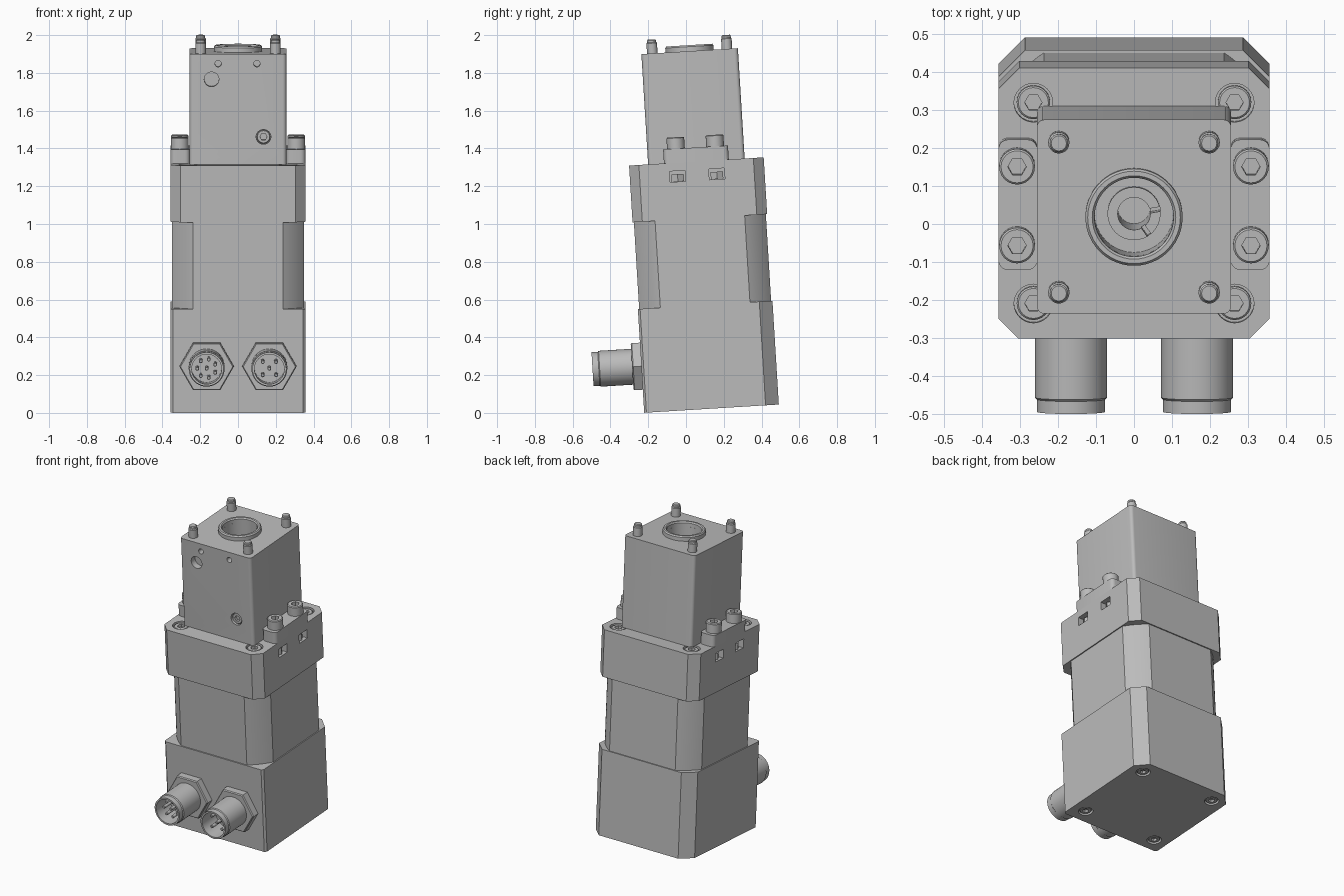
import bpy, bmesh
from math import radians, pi, cos, sin, acos
from mathutils import Matrix, Vector

old = bpy.data.objects.get("Cube")
if old:
    bpy.data.objects.remove(old, do_unlink=True)

grey = bpy.data.materials.new("machined_grey")
grey.use_nodes = True
grey.diffuse_color = (0.5, 0.5, 0.5, 1)
grey.node_tree.nodes["Principled BSDF"].inputs["Base Color"].default_value = (0.5, 0.5, 0.5, 1)

# The whole unit leans slightly forward
LEAN = Matrix.Translation((0, 0.135, 0.0225)) @ Matrix.Rotation(radians(3.5), 4, 'X')
UP = Matrix()
FRONT = Matrix.Rotation(pi / 2, 4, 'X')
DOWN = Matrix.Rotation(pi, 4, 'X')
CORNERS = [(sx, sy) for sx in (-1, 1) for sy in (-1, 1)]
parts = []


def finish(name, bm, local=UP):
    bmesh.ops.recalc_face_normals(bm, faces=bm.faces)
    me = bpy.data.meshes.new(name)
    bm.to_mesh(me)
    bm.free()
    me.transform(LEAN @ local)
    me.materials.append(grey)
    ob = bpy.data.objects.new(name, me)
    bpy.context.collection.objects.link(ob)
    parts.append(ob)
    return ob


def prism(name, outline, z0, z1):
    bm = bmesh.new()
    base = bm.faces.new([bm.verts.new((x, y, z0)) for x, y in outline])
    new = bmesh.ops.extrude_face_region(bm, geom=[base])["geom"]
    top = [v for v in new if isinstance(v, bmesh.types.BMVert)]
    bmesh.ops.translate(bm, verts=top, vec=(0, 0, z1 - z0))
    return finish(name, bm)


def lathe(name, profile, pos, rot=UP, steps=32):
    bm = bmesh.new()
    vs = [bm.verts.new((r, 0, h)) for r, h in profile]
    es = [bm.edges.new(p) for p in zip(vs, vs[1:] + vs[:1])]
    bmesh.ops.spin(bm, geom=vs + es, cent=(0, 0, 0), axis=(0, 0, 1),
                   angle=2 * pi, steps=steps)
    bmesh.ops.remove_doubles(bm, verts=bm.verts, dist=1e-5)
    # the axis edges of solid profiles carry no faces
    loose = [e for e in bm.edges if not e.link_faces]
    bmesh.ops.delete(bm, geom=loose, context='EDGES')
    return finish(name, bm, Matrix.Translation(pos) @ rot)


def rod(name, r, h0, h1, pos, rot=UP, steps=32, chamfer=0):
    prof = [(0, h0), (r, h0), (r, h1 - chamfer)]
    if chamfer:
        prof.append((r - chamfer, h1))
    return lathe(name, prof + [(0, h1)], pos, rot, steps)


def box(name, x0, x1, y0, y1, z0, z1):
    return prism(name, [(x0, y0), (x1, y0), (x1, y1), (x0, y1)], z0, z1)


def cut(ob, cutter):
    cutter.hide_render = True
    mod = ob.modifiers.new("cut", 'BOOLEAN')
    mod.operation, mod.solver, mod.object = 'DIFFERENCE', 'EXACT', cutter
    deps = bpy.context.evaluated_depsgraph_get()
    me = bpy.data.meshes.new_from_object(ob.evaluated_get(deps))
    ob.modifiers.clear()
    ob.data = me
    parts.remove(cutter)
    bpy.data.objects.remove(cutter, do_unlink=True)


def screw(name, r, h, pos, rot=UP):
    head = rod(name, r, 0, h, pos, rot, 24, r * 0.1)
    cut(head, rod("socket_cutter", r * 0.52, h * 0.35, h + 0.02, pos, rot, 6))


def chamfered(half, front, back):
    a, f, b = half, half - front, half - back
    return [(-f, -a), (f, -a), (a, -f), (a, b), (b, a), (-b, a), (-a, b), (-a, -f)]


def rounded(hx, hy, r, n=5):
    pts = []
    for q, (sx, sy) in enumerate([(1, 1), (-1, 1), (-1, -1), (1, -1)]):
        for i in range(n + 1):
            t = (q + i / n) * pi / 2
            pts.append((sx * (hx - r) + r * cos(t), sy * (hy - r) + r * sin(t)))
    return pts


# Lower electronics housing with screws underneath
housing = prism("lower_housing", chamfered(0.357, 0.012, 0.07), 0, 0.55)
for sx, sy in CORNERS:
    p = (sx * 0.265, sy * 0.265, 0)
    cut(housing, rod("cutter", 0.043, -0.025, 0.02, p, DOWN))
    screw("bottom_screw", 0.036, 0.022, (p[0], p[1], 0.026), DOWN)

# Motor stack: a turned body clipped to a square
HALF, RAD = 0.35, 0.423
a0 = acos(HALF / RAD)
stack = [(RAD * cos(t), RAD * sin(t)) for q in range(4) for i in range(9)
         for t in [q * pi / 2 + a0 + (pi / 2 - 2 * a0) * i / 8]]
prism("motor_stack", stack, 0.54, 1.02)

# Top flange with corner screws and side nut pockets
flange = prism("top_flange", chamfered(0.357, 0.052, 0.055), 1.01, 1.311)
for sx, sy in CORNERS:
    p = (sx * 0.265, sy * 0.265, 1.311)
    cut(flange, rod("cutter", 0.051, -0.03, 0.02, p))
    screw("flange_screw", 0.044, 0.026, (p[0], p[1], 1.28))
    v = sy * 0.104
    x0, x1 = sorted((sx * 0.268, sx * 0.4))
    cut(flange, box("cutter", x0, x1, v - 0.041, v + 0.041, 1.21, 1.267))
    rod("clamp_nut", 0.038, 1.211, 1.25, (sx * 0.308, v, 0), steps=6)

# Side clamp blocks and their cap screws
for side, sx in (("left", 1), ("right", -1)):
    block = prism(side + "_clamp_block",
                  [(sx * 0.306 + x, y) for x, y in rounded(0.051, 0.172, 0.025)], 1.31, 1.385)
    for sy in (-1, 1):
        screw(side + "_clamp_screw", 0.047, 0.061, (sx * 0.308, sy * 0.104, 1.385))

# Gearbox with stepped bore
gearbox = prism("gearbox", rounded(0.256, 0.256, 0.02), 1.31, 1.896)
cut(gearbox, rod("cutter", 0.104, 1.74, 2, (0, 0, 0)))
cut(gearbox, rod("cutter", 0.07, 1.5, 1.8, (0, 0, 0)))

# Ports on the gearbox front
for x, z, r in ((-0.14, 1.762, 0.039), (-0.105, 1.845, 0.017), (0.1, 1.845, 0.017)):
    cut(gearbox, rod("cutter", r, -0.04, 0.02, (x, -0.256, z), FRONT, 24))
plug = (0.135, -0.256, 1.457)
cut(gearbox, rod("cutter", 0.039, -0.035, 0.02, plug, FRONT))
screw("fill_plug", 0.036, 0.025, (plug[0], -0.222, plug[2]), FRONT)

# Pilot ring, split shaft collar and mounting studs
lathe("pilot_ring", [(0.104, 1.88), (0.128, 1.88), (0.128, 1.92), (0.122, 1.928),
                     (0.11, 1.928), (0.104, 1.92)], (0, 0, 0), steps=48)
collar = lathe("shaft_collar", [(0.043, 1.49), (0.07, 1.49), (0.07, 1.765), (0.043, 1.765)],
               (0, 0, 0))
for ang in (10, -55):
    slit = box("cutter", 0.03, 0.09, -0.006, 0.006, 1.7, 1.8)
    slit.data.transform(LEAN @ Matrix.Rotation(radians(ang), 4, 'Z') @ LEAN.inverted())
    cut(collar, slit)
for sx, sy in CORNERS:
    lathe("mounting_stud", [(0, 0), (0.028, 0), (0.028, 0.055), (0.024, 0.06),
                            (0.024, 0.07), (0.02, 0.075), (0, 0.075)],
          (sx * 0.198, sy * 0.198, 1.895), steps=20)

# Round plug connectors on the front
for side, sx, ring in (("right", -1, 7), ("left", 1, 4)):
    c = Vector((sx * 0.166, -0.356, 0.247))
    rod(side + "_connector_nut", 0.144, 0, 0.05, c, FRONT, 6, 0.006)
    lathe(side + "_connector_shell",
          [(0, 0), (0.095, 0), (0.095, 0.222), (0.09, 0.227), (0.09, 0.26),
           (0.079, 0.26), (0.079, 0.12), (0, 0.12)], c, FRONT, 40)
    spots = [(0, 0)] + [(0.05 * cos(t), 0.05 * sin(t)) for i in range(ring)
                        for t in [2 * pi * (i + 0.5) / ring]]
    for x, z in spots:
        rod(side + "_connector_pin", 0.01, 0.11, 0.225, c + Vector((x, 0, z)), FRONT, 12, 0.003)

# Smooth round surfaces, keep machined edges crisp
for ob in parts:
    ob.data.polygons.foreach_set("use_smooth", [True] * len(ob.data.polygons))
    ob.data.set_sharp_from_angle(angle=radians(28))
